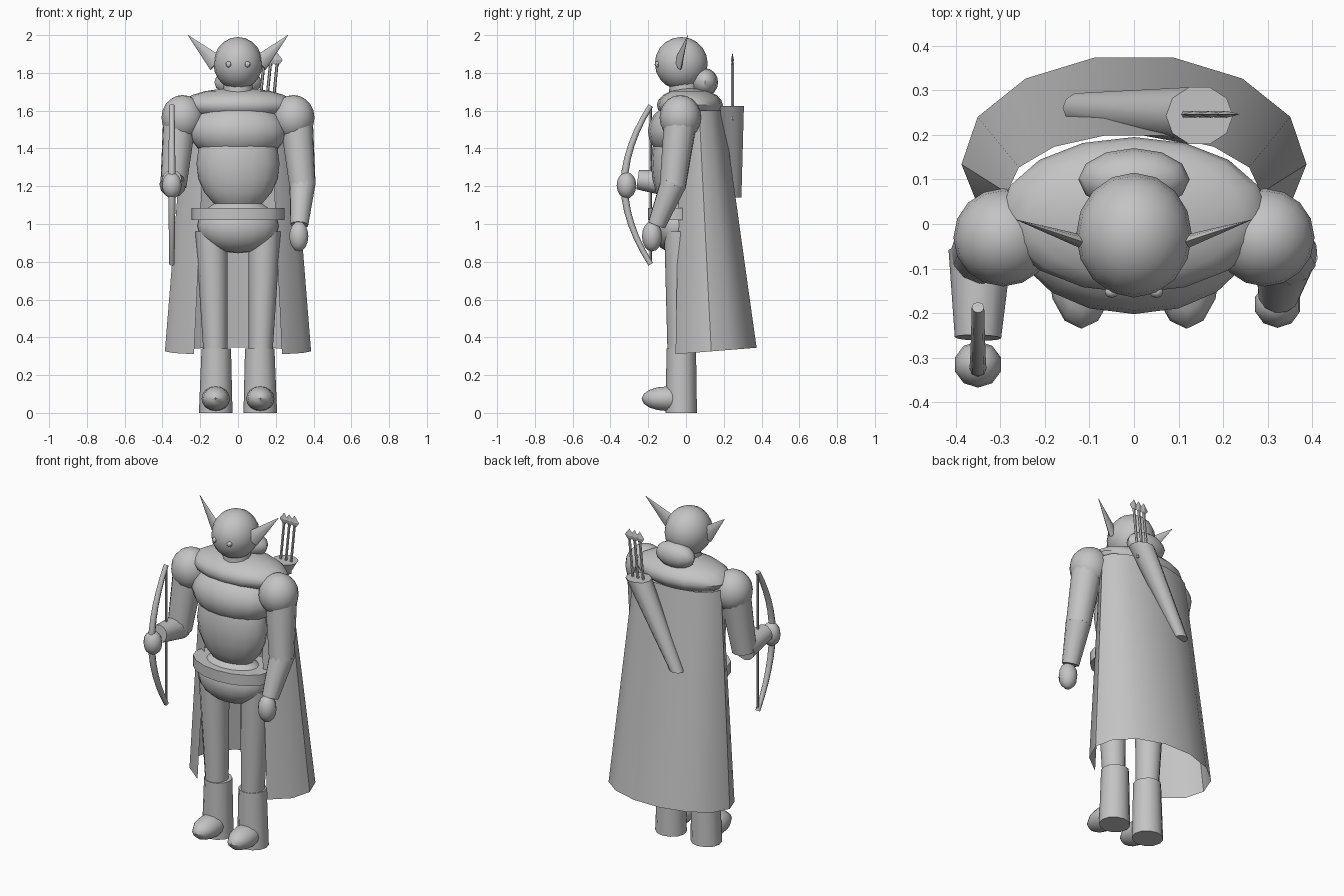
import bpy, bmesh, math
from mathutils import Vector, Matrix

cube = bpy.data.objects.get("Cube")
if cube:
    bpy.data.objects.remove(cube, do_unlink=True)

GREY = 0.55
clay = bpy.data.materials.new("plain grey")
clay.use_nodes = True
clay.diffuse_color = (GREY, GREY, GREY, 1)
clay.node_tree.nodes["Principled BSDF"].inputs["Base Color"].default_value = (GREY, GREY, GREY, 1)


def finish(name, bm, angle=40):
    bmesh.ops.recalc_face_normals(bm, faces=bm.faces)
    mesh = bpy.data.meshes.new(name)
    bm.to_mesh(mesh)
    bm.free()
    mesh.shade_smooth()
    mesh.set_sharp_from_angle(angle=math.radians(angle))
    mesh.materials.append(clay)
    obj = bpy.data.objects.new(name, mesh)
    bpy.context.collection.objects.link(obj)
    return obj


def ball(name, centre, radii, segs=16, rings=10):
    bm = bmesh.new()
    bmesh.ops.create_uvsphere(bm, u_segments=segs, v_segments=rings, radius=1)
    bmesh.ops.transform(bm, verts=bm.verts,
                        matrix=Matrix.Translation(centre) @ Matrix.Diagonal((*radii, 1)))
    return finish(name, bm)


def taper(name, a, b, r1, r2, segs=12, flat=1):
    """Cone or cylinder from a to b, optionally flattened across one axis."""
    a, b = Vector(a), Vector(b)
    axis = b - a
    bm = bmesh.new()
    bmesh.ops.create_cone(bm, cap_ends=True, segments=segs, radius1=r1, radius2=r2,
                          depth=axis.length)
    turn = axis.to_track_quat('Z', 'Y').to_matrix().to_4x4()
    bmesh.ops.transform(bm, verts=bm.verts, matrix=Matrix.Translation((a + b) / 2)
                        @ turn @ Matrix.Diagonal((flat, 1, 1, 1)))
    return finish(name, bm)


def loft(name, rings, segs=16):
    """Closed solid through level elliptical rings: (x, y, z, rx, ry)."""
    bm = bmesh.new()
    loops = []
    for x, y, z, rx, ry in rings:
        loops.append([bm.verts.new((x + rx * math.cos(t), y + ry * math.sin(t), z))
                      for t in (math.tau * i / segs for i in range(segs))])
    for low, high in zip(loops, loops[1:]):
        for i in range(segs):
            j = (i + 1) % segs
            bm.faces.new((low[i], low[j], high[j], high[i]))
    bm.faces.new(loops[0])
    bm.faces.new(loops[-1])
    return finish(name, bm)


def tube(name, points, radius):
    """Tube along a smooth path, thinner at both ends."""
    curve = bpy.data.curves.new(name, 'CURVE')
    curve.dimensions = '3D'
    curve.bevel_depth = radius
    curve.bevel_resolution = 2
    curve.use_fill_caps = True
    curve.materials.append(clay)
    spline = curve.splines.new('POLY')
    spline.points.add(len(points) - 1)
    for i, (slot, p) in enumerate(zip(spline.points, points)):
        slot.co = (*p, 1)
        slot.radius = 1 - 0.3 * abs(2 * i / (len(points) - 1) - 1)
    obj = bpy.data.objects.new(name, curve)
    bpy.context.collection.objects.link(obj)


# Head, neck and lowered hood
ball("head", (0, -0.025, 1.85), (0.13, 0.14, 0.14))
taper("neck", (0, -0.01, 1.6), (0, -0.01, 1.78), 0.085, 0.075)
ball("hood", (0, 0.1, 1.75), (0.125, 0.07, 0.075), 12, 8)

# Torso
ball("shoulder_mantle", (0, 0.02, 1.63), (0.3, 0.175, 0.09))
ball("chest", (0, -0.035, 1.49), (0.262, 0.167, 0.15))
ball("abdomen", (0, -0.05, 1.32), (0.22, 0.135, 0.26))
loft("belt", [(0, -0.05, 1.02, 0.245, 0.15), (0, -0.05, 1.085, 0.245, 0.15)])
ball("pelvis", (0, -0.05, 0.99), (0.215, 0.14, 0.145))

# Mirrored parts: eyes, ears, shoulders, upper arms and legs
for side, s in (("left", 1), ("right", -1)):
    ball(f"{side}_eye", (s * 0.05, -0.152, 1.845), (0.016, 0.014, 0.016), 8, 6)
    taper(f"{side}_ear", (s * 0.115, -0.04, 1.85), (s * 0.265, 0.01, 2.0), 0.048, 0.001, 8, 0.32)
    ball(f"{side}_shoulder", (s * 0.293, -0.03, 1.563), (0.112, 0.11, 0.12))
    taper(f"{side}_upper_arm", (s * 0.31, -0.03, 1.54), (s * 0.342, -0.07, 1.2), 0.088, 0.07)
    loft(f"{side}_thigh", [(s * 0.12, -0.03, 0.32, 0.063, 0.068),
                           (s * 0.14, -0.03, 0.96, 0.086, 0.085)], 12)
    loft(f"{side}_boot", [(s * 0.118, -0.025, 0, 0.089, 0.083),
                          (s * 0.115, -0.025, 0.34, 0.078, 0.078)], 12)
    ball(f"{side}_toe", (s * 0.118, -0.1, 0.075), (0.075, 0.135, 0.065), 12, 8)

# Left arm hangs down, right arm reaches forward
taper("left_forearm", (0.342, -0.065, 1.22), (0.325, -0.155, 0.995), 0.071, 0.048)
ball("left_hand", (0.322, -0.18, 0.935), (0.053, 0.053, 0.08), 10, 8)
taper("right_forearm", (-0.345, -0.06, 1.21), (-0.35, -0.255, 1.235), 0.071, 0.052)
ball("right_hand", (-0.35, -0.315, 1.205), (0.054, 0.052, 0.07), 10, 8)

# Bow and string
bow = []
for i in range(13):
    t = 2 * i / 12 - 1
    bow.append((-0.35, -0.187 - 0.14 * (1 - abs(t) ** 1.9), 1.207 + 0.42 * t))
tube("bow", bow, 0.02)
taper("bow_string", (-0.35, -0.187, 0.79), (-0.35, -0.187, 1.625), 0.006, 0.006, 6)

# Cape: open sheet flaring from the shoulders to the hem
SPANS, ROWS = 11, 6
bm = bmesh.new()
grid = []
for r in range(ROWS + 1):
    k = r / ROWS
    rx, ry, cy = 0.285 + 0.102 * k, 0.13 + 0.112 * k, 0.072 + 0.066 * k
    row = []
    for i in range(SPANS + 1):
        a = math.radians(26 * (i - SPANS / 2))
        y = cy + ry * math.cos(a)
        hem = 0.315 + 0.08 * y
        row.append(bm.verts.new((rx * math.sin(a), y, 1.6 + (hem - 1.6) * k)))
    grid.append(row)
for upper, lower in zip(grid, grid[1:]):
    for i in range(SPANS):
        bm.faces.new((upper[i], upper[i + 1], lower[i + 1], lower[i]))
finish("cape", bm)

# Quiver slung across the back
loft("quiver", [(-0.12, 0.26, 1.14, 0.04, 0.035), (0.147, 0.243, 1.625, 0.075, 0.067)], 10)

# Arrows: shaft and flat diamond at the upper end
for n, x in enumerate((0.137, 0.172, 0.207)):
    foot, neck = Vector((x - 0.03, 0.246, 1.55)), Vector((x, 0.246, 1.85))
    taper(f"arrow_shaft_{n + 1}", foot, neck, 0.008, 0.008, 6)
    bm = bmesh.new()
    bmesh.ops.create_uvsphere(bm, u_segments=4, v_segments=2, radius=1)
    bmesh.ops.transform(bm, verts=bm.verts, matrix=Matrix.Translation((x, 0.246, 1.868))
                        @ Matrix.Diagonal((0.03, 0.008, 0.04, 1)))
    finish(f"arrow_diamond_{n + 1}", bm, 20)
